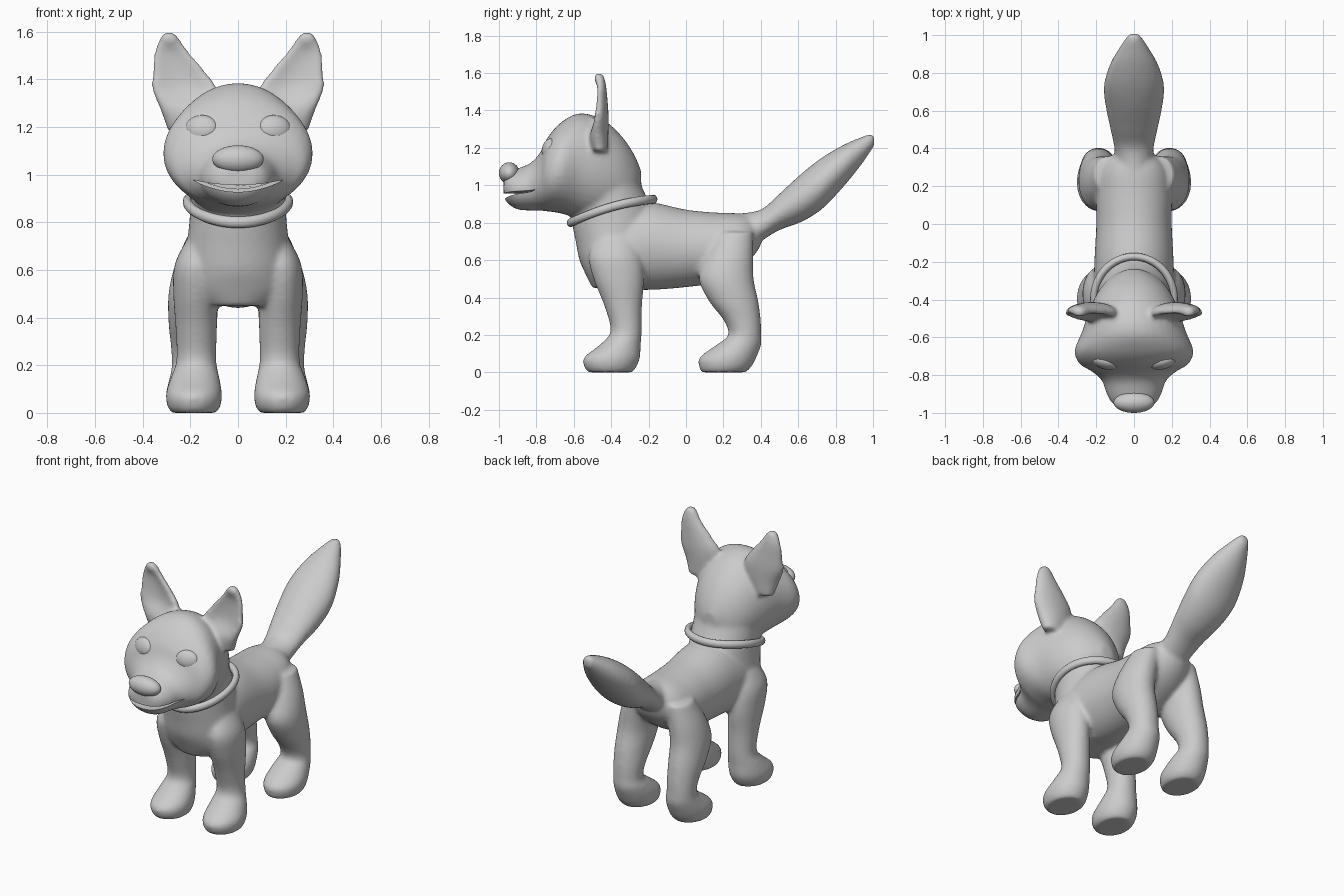
import bpy, bmesh, math
from mathutils import Vector

if "Cube" in bpy.data.objects:
    bpy.data.objects.remove(bpy.data.objects["Cube"])

coat = bpy.data.materials.new("plain grey")
coat.diffuse_color = (0.6, 0.6, 0.6, 1)
coat.use_nodes = True
coat.node_tree.nodes["Principled BSDF"].inputs["Base Color"].default_value = coat.diffuse_color
N = 36


def finish(bm, name, smooth=True):
    bmesh.ops.recalc_face_normals(bm, faces=bm.faces[:])
    me = bpy.data.meshes.new(name)
    bm.to_mesh(me)
    bm.free()
    me.materials.append(coat)
    for p in me.polygons:
        p.use_smooth = smooth
    ob = bpy.data.objects.new(name, me)
    bpy.context.collection.objects.link(ob)
    return ob


def refine(keys, steps=5):
    """Smooth spline through rows of section values."""
    k = [keys[0]] + list(keys) + [keys[-1]]
    out = []
    for i in range(1, len(k) - 2):
        for s in range(steps):
            t = s / steps
            out.append([0.5 * (2 * b + (c - a) * t + (2 * a - 5 * b + 4 * c - d) * t * t
                               + (3 * b - a - 3 * c + d) * t ** 3)
                        for a, b, c, d in zip(*k[i - 1:i + 3])])
    return out + [list(keys[-1])]


def loft(bm, keys, section, side=1):
    rings = []
    for row in refine(keys):
        ring = []
        for i in range(N):
            a = math.tau * i / N
            x, y, z = section(row, math.cos(a), math.sin(a))
            ring.append(bm.verts.new((x * side, y, z)))
        rings.append(ring)
    for r, q in zip(rings, rings[1:]):
        for i in range(N):
            j = (i + 1) % N
            bm.faces.new((r[i], r[j], q[j], q[i]))
    bm.faces.new(rings[0])
    bm.faces.new(rings[-1])


def along_y(k, c, s):      # y, top, bottom, half width
    return k[3] * c, k[0], (k[1] + k[2]) / 2 + (k[1] - k[2]) / 2 * s


def along_z(k, c, s):      # z, x, y, x radius, y radius
    return k[1] + k[3] * c, k[2] + k[4] * s, k[0]


def ear_section(k, c, s):  # as along_z, with a hollow front
    dish = k[5] * (1 - c * c) if s < 0 else 0
    return k[1] + k[3] * c, k[2] + k[4] * s + dish, k[0]


torso = [(-.45, .80, .48, .16), (-.35, .88, .45, .21), (-.2, .91, .44, .21), (0, .87, .455, .2),
         (.15, .855, .48, .2), (.28, .85, .55, .18), (.36, .83, .62, .12), (.4, .8, .68, .06)]
neck = [(.45, 0, -.38, .14, .12), (.52, 0, -.38, .21, .155), (.6, 0, -.38, .22, .19),
        (.7, 0, -.385, .215, .205), (.8, 0, -.39, .205, .22), (.88, 0, -.4, .2, .215),
        (.98, 0, -.43, .2, .2), (1.08, 0, -.45, .2, .18)]
head = [(-.24, 1.08, .98, .04), (-.28, 1.17, .85, .12), (-.35, 1.27, .82, .185),
        (-.45, 1.355, .8, .235), (-.57, 1.385, .82, .275), (-.67, 1.335, .85, .315),
        (-.74, 1.255, .86, .29), (-.78, 1.175, .865, .225), (-.83, 1.12, .865, .17),
        (-.9, 1.09, .87, .145), (-.95, 1.07, .9, .115), (-.975, 1.04, .935, .07)]
tail = [(.28, .85, .62, .09), (.4, .87, .7, .105), (.5, .955, .76, .125), (.62, 1.065, .805, .15),
        (.73, 1.15, .875, .16), (.84, 1.215, .99, .13), (.93, 1.255, 1.1, .08),
        (.99, 1.275, 1.185, .04), (1.008, 1.265, 1.21, .025)]
front_leg = [(.72, .16, -.38, .06, .1), (.62, .18, -.38, .087, .14), (.5, .18, -.36, .092, .135),
             (.35, .175, -.335, .087, .1), (.22, .175, -.32, .084, .084),
             (.15, .18, -.35, .102, .108), (.08, .185, -.395, .118, .15),
             (.03, .185, -.405, .112, .14), (0, .185, -.405, .095, .12)]
hind_leg = [(.75, .13, .26, .08, .1), (.62, .165, .23, .1, .13), (.5, .185, .215, .107, .147),
            (.38, .19, .255, .102, .132), (.28, .19, .3, .092, .1), (.2, .19, .315, .088, .088),
            (.15, .185, .285, .102, .118), (.08, .185, .225, .118, .152),
            (.03, .185, .21, .112, .14), (0, .185, .2, .095, .12)]
ear = [(1.18, .235, -.46, .06, .04, 0), (1.27, .215, -.475, .11, .06, .02),
       (1.36, .225, -.475, .137, .062, .062), (1.44, .25, -.468, .108, .05, .052),
       (1.52, .28, -.463, .07, .038, .03), (1.575, .288, -.465, .04, .03, 0),
       (1.597, .288, -.465, .02, .018, 0)]

# Body, head, legs, ears and tail blended into one skin
bm = bmesh.new()
for keys in (torso, head, tail):
    loft(bm, keys, along_y)
loft(bm, neck, along_z)
for side in (1, -1):
    loft(bm, front_leg, along_z, side)
    loft(bm, hind_leg, along_z, side)
    loft(bm, ear, ear_section, side)
body = finish(bm, "body")
m = body.modifiers.new("blend", 'REMESH')
m.mode, m.voxel_size, m.use_smooth_shade = 'VOXEL', .011, True
m = body.modifiers.new("soften", 'SMOOTH')
m.factor, m.iterations = .5, 14


def smile(name, half, gap, lift, front, back):
    """Crescent slab following the lip line."""
    bm = bmesh.new()
    n = 24
    xs = [half * (2 * i / n - 1) for i in range(n + 1)]

    def edge(x, sgn):
        return .942 + lift + 1.0 * x * x + sgn * gap * (1.02 - (x / half) ** 2)

    pts = [(x, edge(x, -1)) for x in xs] + [(x, edge(x, 1)) for x in reversed(xs)]
    f = bm.faces.new([bm.verts.new((x, front(x), z)) for x, z in pts])
    ext = bmesh.ops.extrude_face_region(bm, geom=[f])
    for v in ext["geom"]:
        if isinstance(v, bmesh.types.BMVert):
            v.co.y = back
    return finish(bm, name, False)


# Mouth opening, with a band of teeth behind the lips
cutter = smile("mouth_cutter", .19, .014, 0, lambda x: -1.1, -.79)
cutter.hide_render = True
cutter.hide_viewport = False
cutter.display_type = 'WIRE'
m = body.modifiers.new("mouth", 'BOOLEAN')
m.operation, m.object, m.solver = 'DIFFERENCE', cutter, 'EXACT'
smile("teeth", .13, .009, .006, lambda x: -.925 + 5 * x * x, -.78)


def ball(name, loc, size, turn=0):
    bm = bmesh.new()
    bmesh.ops.create_uvsphere(bm, u_segments=32, v_segments=20, radius=1)
    for v in bm.verts:
        v.co = Vector((v.co.x * size[0], v.co.y * size[1], v.co.z * size[2]))
    ob = finish(bm, name)
    ob.location = loc
    ob.rotation_euler = (-.25 if turn else 0, 0, turn)
    return ob


# Nose and eyes
ball("nose", (0, -.945, 1.065), (.108, .055, .058))
for side, word in ((1, "left"), (-1, "right")):
    ball(word + "_eye", (.153 * side, -.733, 1.195), (.07, .034, .056), .25 * side)

# Collar: a flattened tube that rises toward the back of the neck
bm = bmesh.new()
n, k = 64, 12
grid = []
for i in range(n):
    a = math.tau * i / n
    u = -math.cos(a)
    z = .885 + .0625 * u - .0225 * u * u
    ring = []
    for j in range(k):
        b = math.tau * j / k
        r = .02 * math.cos(b)
        ring.append(bm.verts.new(((.212 + r) * math.sin(a), -.395 + (.222 + r) * u,
                                  z + .024 * math.sin(b))))
    grid.append(ring)
for i in range(n):
    for j in range(k):
        p, q = grid[i], grid[(i + 1) % n]
        bm.faces.new((p[j], q[j], q[(j + 1) % k], p[(j + 1) % k]))
finish(bm, "collar")
